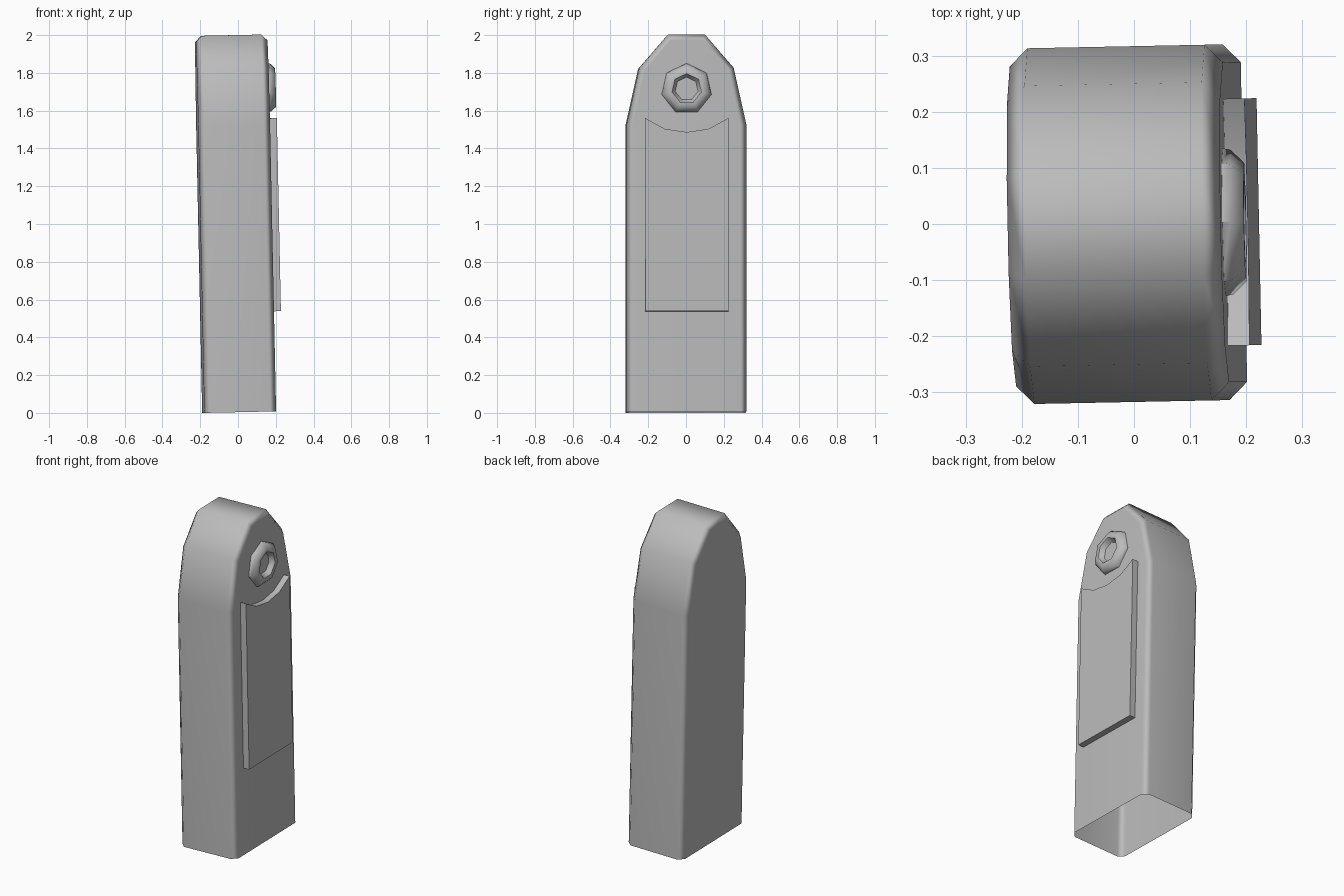
import bpy, bmesh, math
from mathutils import Matrix, Vector

cube = bpy.data.objects.get("Cube")
if cube:
    bpy.data.objects.remove(cube, do_unlink=True)

grey = bpy.data.materials.new("plain grey")
grey.use_nodes = True
colour = (0.5, 0.5, 0.5, 1)
grey.diffuse_color = colour
grey.node_tree.nodes["Principled BSDF"].inputs["Base Color"].default_value = colour

HALF = 0.19      # half the thickness of the body
RAISE = 0.038    # how far plate and bolt stand out
# Whole model leans a little to the right and is turned slightly
LEAN = (Matrix.Translation((0.006, 0, 0.004)) @ Matrix.Rotation(0.02, 4, "Z")
        @ Matrix.Rotation(-0.021, 4, "Y"))


def finish(name, bm, angle):
    bmesh.ops.recalc_face_normals(bm, faces=bm.faces)
    mesh = bpy.data.meshes.new(name)
    bm.to_mesh(mesh)
    bm.free()
    mesh.materials.append(grey)
    obj = bpy.data.objects.new(name, mesh)
    bpy.context.collection.objects.link(obj)
    obj.matrix_world = LEAN
    bpy.ops.object.select_all(action="DESELECT")
    obj.select_set(True)
    bpy.context.view_layer.objects.active = obj
    bpy.ops.object.shade_smooth_by_angle(angle=math.radians(angle))
    return obj


def mirrored(half):
    """Close a right-hand (y, z) outline with its mirror image."""
    return half + [(-y, z) for y, z in reversed(half) if y > 0]


def prism(outline, x0, x1):
    bm = bmesh.new()
    face = bm.faces.new([bm.verts.new((x0, y, z)) for y, z in outline])
    new = bmesh.ops.extrude_face_region(bm, geom=[face], use_keep_orig=True)["geom"]
    moved = [v for v in new if isinstance(v, bmesh.types.BMVert)]
    bmesh.ops.translate(bm, verts=moved, vec=Vector((x1 - x0, 0, 0)))
    return bm


# Body: tapered-top hollow shell, open underneath, with softened rims
body = prism(mirrored([(0.317, 0), (0.317, 1.52), (0.25, 1.82), (0.098, 1.996)]), -HALF, HALF)
bmesh.ops.recalc_face_normals(body, faces=body.faces)
floor = [f for f in body.faces if f.normal.z < -0.9]
bmesh.ops.delete(body, geom=floor, context="FACES")
rims = [e for e in body.edges if not e.is_boundary
        and abs(e.verts[0].co.x - e.verts[1].co.x) < 0.01]
bmesh.ops.bevel(body, geom=rims, offset=0.032, segments=1, affect="EDGES")
shell = finish("body", body, 60)
weighted = shell.modifiers.new("flat sides", "WEIGHTED_NORMAL")
weighted.keep_sharp = True

# Side plate with a scooped upper edge
plate = prism(mirrored([(0.22, 0.53), (0.22, 1.552), (0.115, 1.495), (0, 1.478)]),
              HALF - 0.003, HALF + RAISE)
finish("side_plate", plate, 30)

# Bolt: seven-sided ring with a recessed socket
SIDES = 7
bolt = bmesh.new()
rings = []
for radius, height in [(0.136, -0.003), (0.132, 0.014), (0.108, RAISE),
                       (0.08, RAISE), (0.062, 0.008)]:
    rings.append([])
    for i in range(SIDES):
        a = math.tau * i / SIDES
        rings[-1].append(bolt.verts.new((HALF + height, radius * math.sin(a),
                                         1.708 + radius * math.cos(a))))
for low, high in zip(rings, rings[1:]):
    for i in range(SIDES):
        j = (i + 1) % SIDES
        bolt.faces.new((low[i], low[j], high[j], high[i]))
bolt.faces.new(rings[-1])
finish("bolt", bolt, 50)
